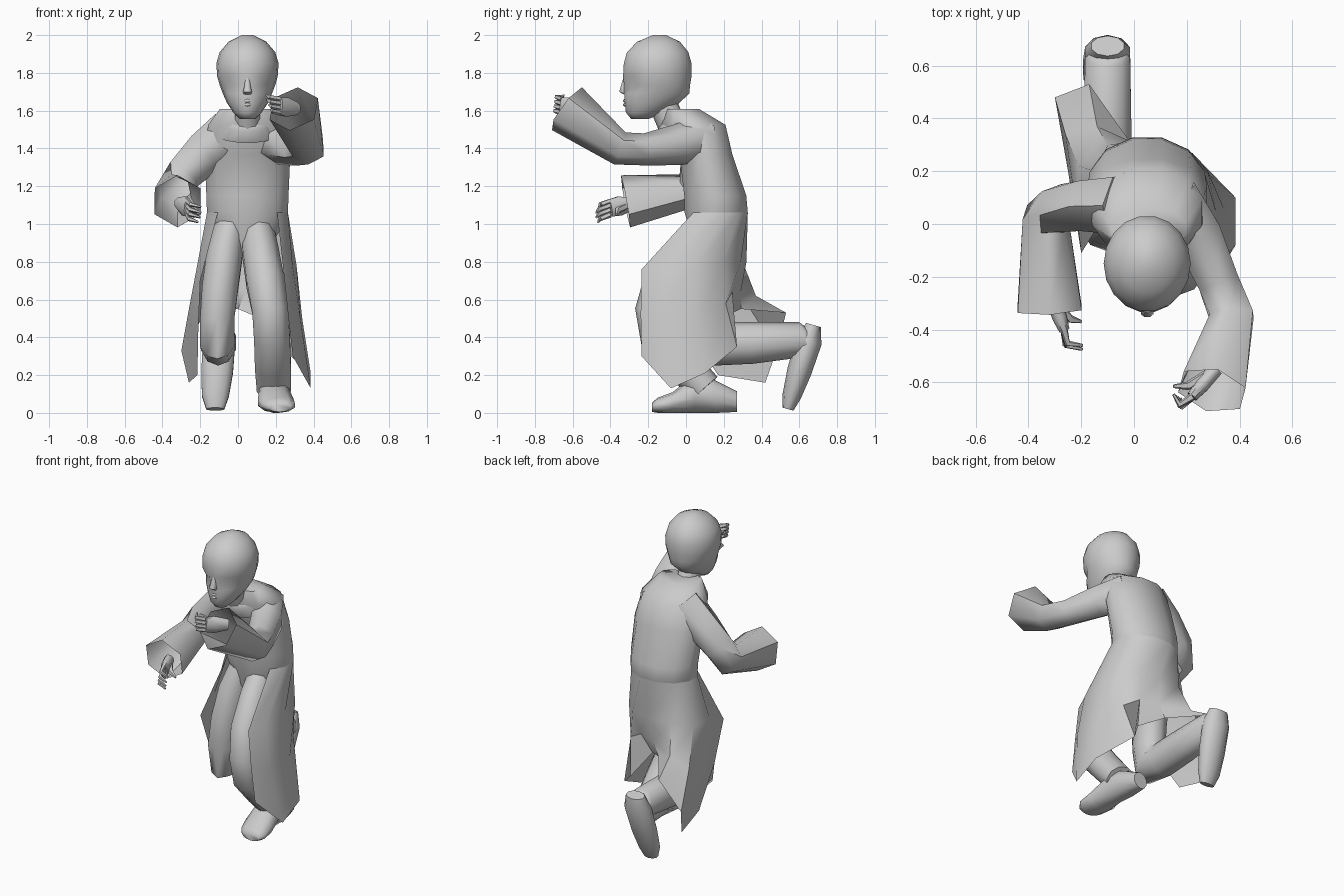
import bpy, bmesh, math
from mathutils import Vector


def finish(name, bm, angle):
    bmesh.ops.recalc_face_normals(bm, faces=bm.faces)
    me = bpy.data.meshes.new(name)
    bm.to_mesh(me)
    bm.free()
    ob = bpy.data.objects.new(name, me)
    bpy.context.collection.objects.link(ob)
    bpy.ops.object.select_all(action='DESELECT')
    ob.select_set(True)
    bpy.context.view_layer.objects.active = ob
    bpy.ops.object.shade_smooth_by_angle(angle=math.radians(angle))
    return ob


def skin(bm, rows, closed=True, caps=(True, True)):
    vs = [[bm.verts.new(p) for p in r] for r in rows]
    n = len(rows[0])
    for a, b in zip(vs, vs[1:]):
        for i in range(n if closed else n - 1):
            j = (i + 1) % n
            bm.faces.new((a[i], a[j], b[j], b[i]))
    for on, r in zip(caps, (vs[0], vs[-1])):
        if closed and on:
            bm.faces.new(r)


def tube(name, rings, n=10, hint=(1, 0, 0), caps=(True, True), flat=None, turn=0.5, angle=60):
    """rings: (x, y, z, half width along hint, half depth); flat fixes the ring normal"""
    cs = [Vector(r[:3]) for r in rings]
    rows = []
    for k, r in enumerate(rings):
        if flat:
            t = Vector(flat).normalized()
        else:
            a = (cs[k] - cs[max(k - 1, 0)]).normalized()
            b = (cs[min(k + 1, len(cs) - 1)] - cs[k]).normalized()
            t = (a + b).normalized()
        u = Vector(hint)
        u = (u - t * u.dot(t)).normalized()
        v = t.cross(u)
        row = []
        for i in range(n):
            w = 2 * math.pi * (i + turn) / n
            row.append(cs[k] + u * (r[3] * math.cos(w)) + v * (r[4] * math.sin(w)))
        rows.append(row)
    bm = bmesh.new()
    skin(bm, rows, True, caps)
    return finish(name, bm, angle)


UP = (0, 0, 1)

# coat body, shoulders and hips
tube("coat_body", [(.05, .13, .82, .08, .08), (.05, .14, .92, .15, .13), (.05, .155, 1.0, .20, .15),
                   (.05, .16, 1.06, .222, .173), (.05, .155, 1.15, .225, .17), (.05, .105, 1.37, .235, .145),
                   (.05, .04, 1.525, .215, .175), (.05, -.02, 1.61, .15, .09)], 12, flat=UP)
# raised collar around the throat
tube("collar", [(.05, .0, 1.47, .16, .125), (.05, -.045, 1.53, .13, .115), (.05, -.05, 1.575, .10, .09)],
     12, flat=(0, -.35, 1))

# open coat skirt: each column runs from hip to hem, right front edge round to left
columns = [
    [(-.20, -.11, .70), (-.21, .0, .45), (-.215, .17, .20)],
    [(-.22, .06, .76), (-.25, .2, .45), (-.26, .42, .16)],
    [(-.21, .22, .78), (-.26, .34, .55), (-.30, .48, .33)],
    [(-.10, .30, .80), (-.14, .37, .62), (-.17, .53, .53)],
    [(.06, .32, .80), (.04, .29, .64), (.0, .29, .55)],
    [(.19, .29, .80), (.16, .245, .64), (.12, .18, .50)],
    [(.28, .20, .80), (.26, .21, .58), (.22, .27, .35)],
    [(.31, .05, .78), (.34, .06, .50), (.385, .10, .21)],
    [(.29, -.12, .77), (.33, -.14, .50), (.385, -.08, .13)],
    [(.24, -.235, .76), (.265, -.24, .52), (.29, -.235, .30)]]
for i, c in enumerate(columns):
    w = math.radians(225 - 30 * i)
    c.insert(0, (.05 + .222 * math.cos(w), .16 + .173 * math.sin(w), 1.06))
bm = bmesh.new()
skin(bm, columns, closed=False)
finish("coat_skirt", bm, 45)

# trousers: standing leg and kneeling leg
tube("left_trouser_leg", [(.10, .15, .98, .09, .12), (.12, .03, .84, .10, .14), (.145, -.10, .69, .105, .13),
                          (.17, -.16, .54, .10, .11), (.18, -.14, .40, .10, .105),
                          (.185, -.01, .25, .10, .095), (.19, .10, .13, .095, .09)])
tube("right_trouser_leg", [(-.04, .13, .98, .09, .12), (-.07, .09, .84, .10, .14), (-.095, .03, .66, .10, .12),
                           (-.11, .01, .50, .095, .11), (-.11, .03, .38, .095, .13),
                           (-.105, .15, .365, .095, .115), (-.10, .35, .37, .095, .11),
                           (-.10, .63, .39, .09, .095), (-.10, .66, .41, .07, .06)])

# shoes
tube("left_shoe", [(.175, .27, .06, .05, .055), (.185, .16, .085, .08, .085), (.19, .05, .105, .08, .105),
                   (.20, -.07, .055, .10, .055), (.215, -.15, .04, .09, .04), (.22, -.18, .03, .06, .025)],
     10, flat=(0, -1, 0))
tube("right_shoe", [(-.10, .675, .465, .065, .04), (-.10, .65, .38, .09, .07), (-.11, .60, .22, .088, .065),
                    (-.12, .56, .09, .075, .05), (-.12, .54, .02, .05, .03)], 10)

# sleeves with wide open cuffs
tube("left_sleeve", [(.14, .10, 1.46, .12, .12), (.24, -.04, 1.42, .11, .105), (.32, -.22, 1.395, .085, .09),
                     (.37, -.35, 1.40, .09, .095), (.295, -.63, 1.61, .14, .14)],
     6, UP, (True, False), turn=0)
tube("right_sleeve", [(-.04, .07, 1.48, .13, .125), (-.17, .07, 1.38, .115, .11), (-.285, .06, 1.265, .10, .095),
                      (-.335, .02, 1.18, .10, .095), (-.32, -.32, 1.12, .14, .14)],
     6, UP, (True, False), turn=0)


# hands
def hand(side, wrist, knuckle, tips, thumb, bend):
    w, k, h = Vector(wrist), Vector(knuckle), Vector(bend)
    m = w.lerp(k, .6)
    tube(side + "_palm", [(*w, .035, .03), (*m, .055, .03), (*k, .05, .022)], 8, UP)
    for i, p in enumerate(tips):
        s = k + Vector((0, 0, .036 - .024 * i))
        e = Vector(p)
        c = s.lerp(e, .55) + h
        tube(side + "_finger", [(*s, .015, .015), (*c, .013, .013), (*e, .006, .006)], 5, UP)
    e = Vector(thumb)
    tube(side + "_thumb", [(*w, .02, .02), (*(m.lerp(e, .5)), .017, .017), (*e, .007, .007)], 5, UP)


hand("left", (.31, -.55, 1.61), (.22, -.655, 1.625),
     [(.15, -.645, 1.68), (.155, -.65, 1.655), (.165, -.655, 1.63), (.175, -.66, 1.605)],
     (.15, -.615, 1.66), (-.01, -.035, 0))
hand("right", (-.31, -.28, 1.11), (-.265, -.40, 1.085),
     [(-.195, -.46, 1.09), (-.195, -.475, 1.06), (-.20, -.475, 1.035), (-.21, -.465, 1.01)],
     (-.20, -.37, 1.05), (-.025, -.02, 0))

# neck
tube("neck", [(.05, -.04, 1.48, .08, .09), (.05, -.09, 1.56, .07, .075), (.05, -.14, 1.68, .07, .075)], 10)

# head
head = tube("head", [(.05, -.245, 1.555, .04, .045), (.05, -.215, 1.59, .075, .105), (.05, -.18, 1.64, .108, .145),
                     (.05, -.155, 1.69, .13, .175), (.05, -.153, 1.735, .147, .177),
                     (.05, -.152, 1.78, .16, .184), (.05, -.15, 1.85, .165, .182), (.05, -.15, 1.91, .147, .165),
                     (.05, -.145, 1.965, .10, .115), (.05, -.14, 2.0, .03, .035)],
            18, flat=UP, turn=0, angle=60)
# eye sockets pressed into the face
for v in head.data.vertices:
    if abs(v.co.z - 1.735) < .01 and v.co.y < -.25 and abs(v.co.x - .05) > .03:
        v.co.y += .022

# nose, lips
tube("nose", [(.05, -.32, 1.775, .012, .012), (.05, -.33, 1.73, .018, .016),
              (.05, -.333, 1.70, .026, .022), (.05, -.318, 1.685, .02, .012)], 8, flat=UP)
for z, w in ((1.652, .042), (1.632, .034)):
    tube("lip", [(.05 - w, -.308, z, .003, .004), (.05, -.322, z, .01, .012), (.05 + w, -.308, z, .003, .004)],
         8, UP, flat=(1, 0, 0))
